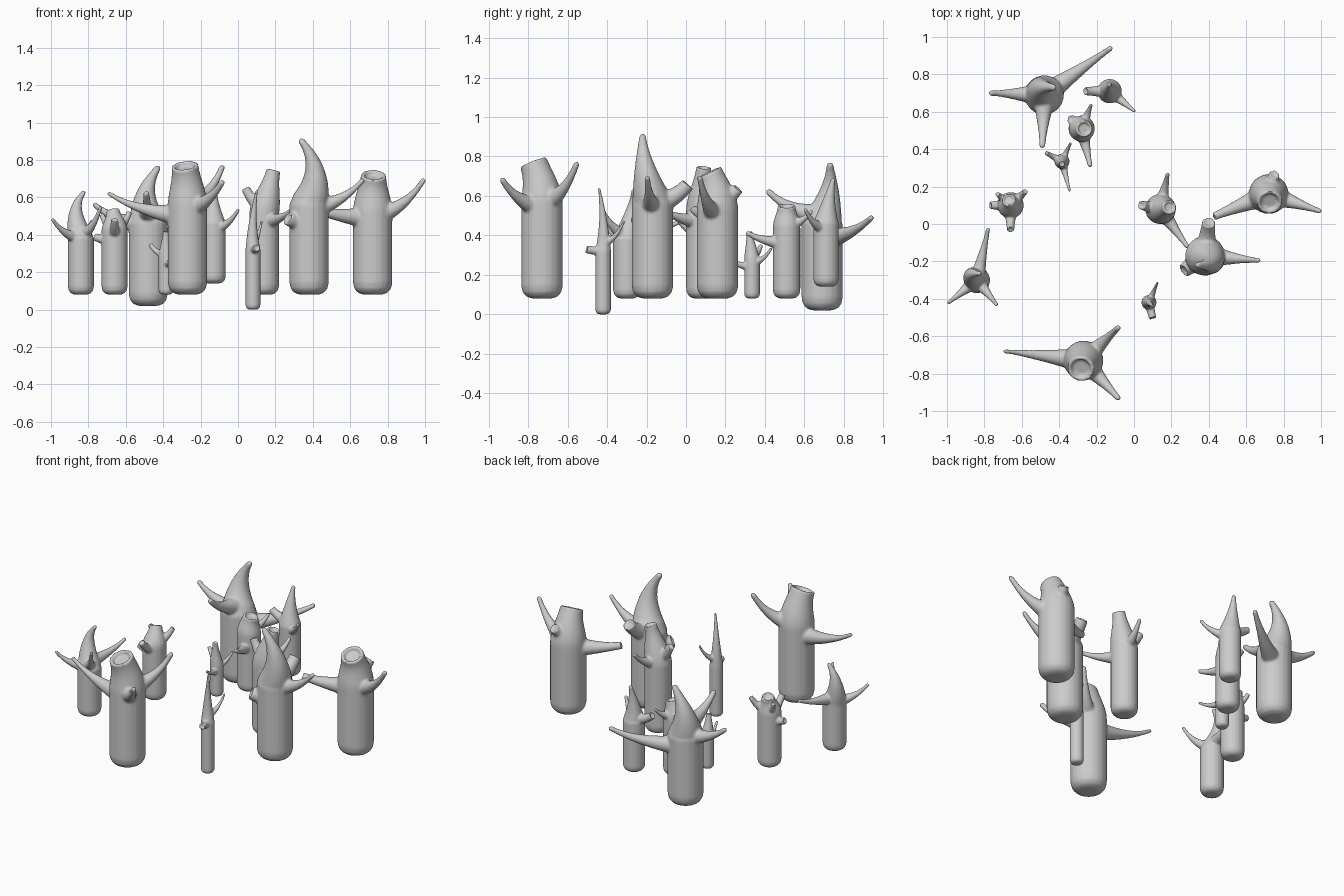
import bpy, bmesh, math
from mathutils import Vector

if "Cube" in bpy.data.objects:
    bpy.data.objects.remove(bpy.data.objects["Cube"])

SIDES = 20


def bezier(a, b, c, n):
    return [a * (1 - t) ** 2 + b * 2 * t * (1 - t) + c * t * t
            for t in (i / n for i in range(n + 1))]


def tube(bm, pts, radii):
    """Closed tube through pts, with the ring frame carried along the path."""
    rings, prev, side = [], None, Vector((1, 0, 0))
    for i, (p, r) in enumerate(zip(pts, radii)):
        d = pts[min(i + 1, len(pts) - 1)] - pts[max(i - 1, 0)]
        d.normalize()
        if prev is None:
            side = d.orthogonal().normalized()
        else:
            side = prev.rotation_difference(d) @ side
        prev = d
        up = d.cross(side)
        rings.append([bm.verts.new(p + r * (side * math.cos(k * math.tau / SIDES)
                                            + up * math.sin(k * math.tau / SIDES)))
                      for k in range(SIDES)])
    bridge(bm, rings)
    return rings, prev


def bridge(bm, rings):
    for a, b in zip(rings, rings[1:]):
        for k in range(SIDES):
            j = (k + 1) % SIDES
            bm.faces.new((a[k], a[j], b[j], b[k]))


def close(bm, rings, d, r, cut):
    """Cap both ends: hollowed saw-cut or rounded tip."""
    bm.faces.new(rings[0][::-1])
    last = rings[-1]
    mid = sum((v.co for v in last), Vector()) / SIDES
    steps = [(0.74, 0.0), (0.66, -0.35)] if cut else [(0.8, 0.5), (0.4, 0.85)]
    extra = [[bm.verts.new(mid + (v.co - mid) * s + d * r * h) for v in last]
             for s, h in steps]
    bridge(bm, [last] + extra)
    bm.faces.new(extra[-1])


def tree(name, x, y, r, base, shoulder, ctrl, tip, tip_r, cut, branches):
    bm = bmesh.new()
    # trunk with rounded foot, then tapering horn or sawn top
    foot = [(0, .5), (.1, .76), (.3, .93), (.6, 1)]
    pts = [Vector((x, y, base + h * r)) for h, _ in foot]
    rad = [s * r for _, s in foot]
    top = bezier(Vector((x, y, shoulder)), Vector(ctrl), Vector(tip), 12)
    for i, p in enumerate(top):
        t = i / 12
        pts.append(p)
        rad.append(tip_r + (r - tip_r) * ((1 - t) ** 1.3 if not cut
                                          else 1 - t * t * (3 - 2 * t)))
    rings, d = tube(bm, pts, rad)
    close(bm, rings, d, tip_r, cut)
    # side branches, flared where they leave the trunk
    for bx, by, bz, z0, br, bcut in branches:
        a, c = Vector((x, y, z0)), Vector((bx, by, bz))
        m = a.lerp(c, 0.62)
        m.z = z0 + (bz - z0) * 0.15
        path = bezier(a, m, c, 12)
        root = r * 0.62
        rr = [br + (root - br) * (1 - i / 12) ** 1.7 for i in range(13)]
        rings, d = tube(bm, path, rr)
        close(bm, rings, d, br, bcut)
    bmesh.ops.recalc_face_normals(bm, faces=bm.faces)
    me = bpy.data.meshes.new(name)
    bm.to_mesh(me)
    bm.free()
    ob = bpy.data.objects.new(name, me)
    bpy.context.collection.objects.link(ob)
    # fuse the parts and soften the joints
    rm = ob.modifiers.new("fuse", 'REMESH')
    rm.mode = 'VOXEL'
    rm.voxel_size = max(0.005, r * 0.075)
    rm.use_smooth_shade = True
    sm = ob.modifiers.new("soften", 'SMOOTH')
    sm.factor, sm.iterations = 0.5, 5


# name, x, y, radius, base, shoulder, control, tip, tip radius, sawn top,
# branches (tip x, y, z, root z, tip radius, sawn)
tree("trunk_back_left", -.48, .69, .105, .02, .46, (-.53, .74, .62), (-.43, .73, .755), .018, False,
     [(-.765, .70, .56, .45, .015, False), (-.125, .94, .49, .38, .015, False),
      (-.49, .42, .62, .50, .017, False)])
tree("trunk_back", -.13, .71, .065, .14, .46, (-.14, .72, .57), (-.13, .745, .68), .012, False,
     [(-.26, .71, .52, .47, .022, True), (0, .605, .53, .43, .01, False)])
tree("trunk_back_inner", -.28, .51, .07, .08, .44, (-.28, .51, .5), (-.265, .51, .55), .045, True,
     [(-.23, .635, .52, .45, .01, False), (-.235, .315, .41, .36, .013, False),
      (-.335, .56, .48, .42, .025, True)])
tree("trunk_sapling", -.385, .335, .04, .08, .26, (-.39, .33, .34), (-.385, .32, .42), .016, True,
     [(-.47, .38, .35, .29, .012, True), (-.34, .43, .33, .26, .008, False),
      (-.345, .18, .30, .24, .008, False)])
tree("trunk_left", -.66, .10, .07, .08, .42, (-.66, .11, .48), (-.67, .13, .53), .036, True,
     [(-.77, .10, .39, .37, .02, True), (-.58, .175, .52, .43, .015, True),
      (-.66, -.03, .48, .40, .02, True), (-.73, .16, .51, .43, .013, True)])
tree("trunk_far_left", -.84, -.30, .07, .08, .38, (-.90, -.26, .54), (-.825, -.265, .625), .012, False,
     [(-.99, -.42, .48, .38, .01, False), (-.735, -.43, .545, .40, .01, False),
      (-.78, -.03, .47, .41, .011, False)])
tree("trunk_front", -.27, -.73, .106, .08, .56, (-.27, -.73, .66), (-.285, -.775, .77), .072, True,
     [(-.69, -.68, .62, .50, .012, False), (-.085, -.555, .76, .56, .016, False),
      (-.085, -.93, .68, .54, .016, False)])
tree("trunk_thin", .08, -.42, .04, 0, .32, (.07, -.41, .47), (.10, -.44, .635), .007, False,
     [(.125, -.315, .47, .36, .007, False), (.10, -.505, .33, .32, .02, True)])
tree("trunk_middle", .14, .08, .08, .08, .52, (.165, .08, .64), (.19, .09, .745), .038, True,
     [(.04, .10, .65, .55, .024, True), (.18, .265, .62, .52, .012, False),
      (.285, -.12, .53, .47, .013, False)])
tree("trunk_right", .72, .16, .106, .08, .52, (.72, .16, .63), (.725, .115, .72), .068, True,
     [(.99, .07, .69, .50, .015, False), (.425, .04, .53, .49, .022, True),
      (.75, .265, .64, .58, .03, True)])
tree("trunk_front_right", .38, -.17, .106, .08, .56, (.46, -.22, .75), (.34, -.22, .90), .018, False,
     [(.665, -.195, .69, .54, .014, False), (.265, -.25, .49, .46, .038, True),
      (.40, .01, .66, .56, .036, True)])
